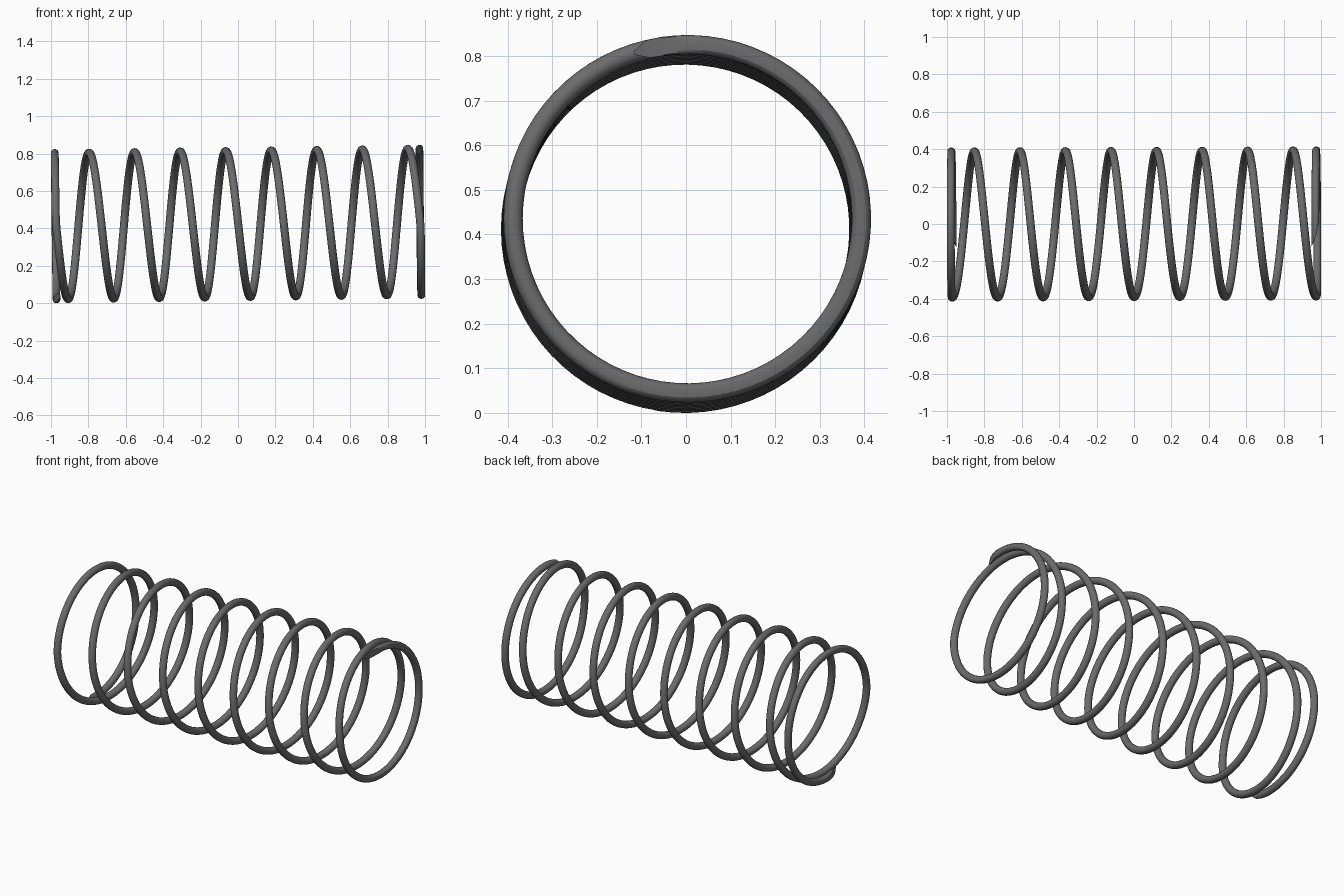
import bpy, bmesh, math
from mathutils import Matrix

if "Cube" in bpy.data.objects:
    bpy.data.objects.remove(bpy.data.objects["Cube"])

R, r = 0.3905, 0.0215        # coil radius, wire radius
PITCH = 0.2435               # active coil pitch
END_U = 0.976                # plane of the closed end coils
TIP = 8 * math.pi + 1.5 * math.pi + 0.31   # half of the total wind angle
STEPS, SIDES = 720, 24


def axial(a):
    """Constant pitch that eases into the flat closed end coils."""
    x = abs(a) * PITCH / (2 * math.pi)
    u = 0.5 * (x + END_U - math.sqrt((x - END_U) ** 2 + 0.004 ** 2))
    return math.copysign(u, a)


def ring(a):
    """Wire section at wind angle a, ground flat on the outside of the end coils."""
    sgn = 1 if a >= 0 else -1
    lim = 2 * r
    past = abs(a) - 8 * math.pi
    if past > 0:
        lim = r * (1 - 0.1 * min(1, past / 1.5))
    t = max(0, 1 - (TIP - abs(a)) / 0.45)
    if t > 0:
        lim -= 1.88 * r * t * t
    pts = []
    for k in range(SIDES):
        w = 2 * math.pi * k / SIDES
        du, dr = r * math.cos(w), r * math.sin(w)
        if du * sgn > lim:
            half = math.sqrt(max(0, r * r - lim * lim))
            du = lim * sgn
            dr = max(-half, min(half, dr))
        rad = R + dr
        pts.append((axial(a) + du, -rad * math.cos(a), -rad * math.sin(a)))
    return pts


# spring wire swept along the coil
bm = bmesh.new()
rings = [[bm.verts.new(p) for p in ring(-TIP + 2 * TIP * i / STEPS)]
         for i in range(STEPS + 1)]
for p, q in zip(rings, rings[1:]):
    for k in range(SIDES):
        n = (k + 1) % SIDES
        bm.faces.new((p[k], p[n], q[n], q[k]))
bm.faces.new(rings[0])
bm.faces.new(rings[-1])
bmesh.ops.remove_doubles(bm, verts=bm.verts[:], dist=1e-5)
bmesh.ops.recalc_face_normals(bm, faces=bm.faces[:])

# slight lean of the axis, then lift to the ground
bm.transform(Matrix.Translation((0, 0, 0.4225))
             @ Matrix.Rotation(0.003, 4, 'Z') @ Matrix.Rotation(-0.012, 4, 'Y'))
low = min(v.co.z for v in bm.verts)
bm.transform(Matrix.Translation((0, 0, -low)))

mesh = bpy.data.meshes.new("coil_spring")
bm.to_mesh(mesh)
bm.free()
spring = bpy.data.objects.new("coil_spring", mesh)
bpy.context.collection.objects.link(spring)

# dark steel
steel = bpy.data.materials.new("dark_steel")
steel.diffuse_color = (0.15, 0.15, 0.15, 1)
steel.use_nodes = True
steel.node_tree.nodes["Principled BSDF"].inputs["Base Color"].default_value = steel.diffuse_color
mesh.materials.append(steel)

bpy.context.view_layer.objects.active = spring
spring.select_set(True)
bpy.ops.object.shade_smooth_by_angle(angle=math.radians(24))
